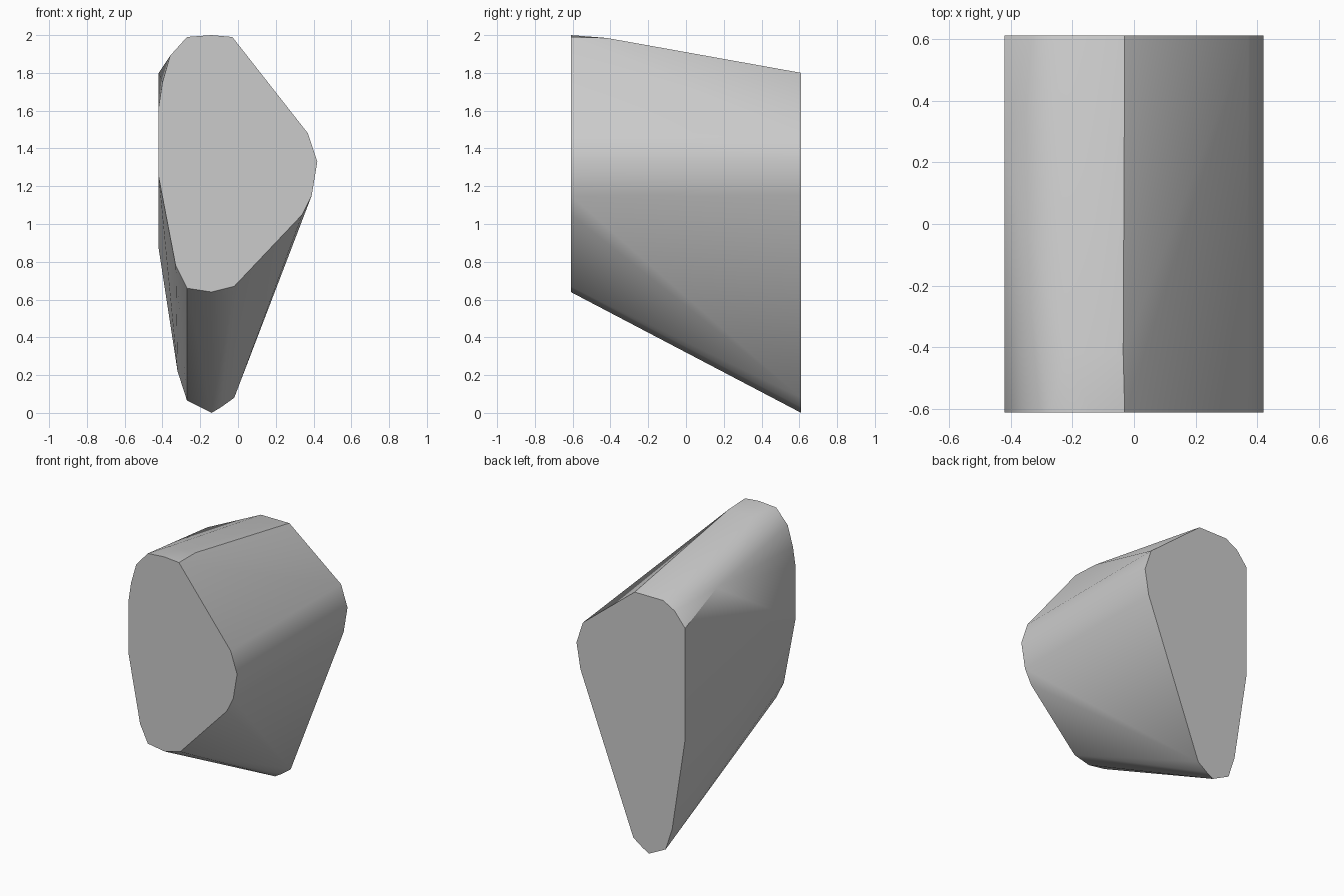
import bpy
import bmesh
import math

cube = bpy.data.objects.get("Cube")
if cube:
    bpy.data.objects.remove(cube, do_unlink=True)

HALF_DEPTH = 0.61

# Outlines of the two flat ends as (x, z)
front_end = [(-0.27, 1.99), (-0.14, 2.0), (-0.03, 1.99), (0.37, 1.48),
             (0.42, 1.33), (0.39, 1.15), (0.34, 1.05), (-0.02, 0.67),
             (-0.14, 0.64), (-0.27, 0.66), (-0.33, 0.78), (-0.42, 1.25),
             (-0.42, 1.62), (-0.4, 1.75), (-0.36, 1.89)]
back_end = [(-0.25, 1.8), (-0.03, 1.8), (0.37, 1.48), (0.42, 1.33),
            (0.39, 1.15), (-0.02, 0.08), (-0.09, 0.03), (-0.14, 0.0),
            (-0.27, 0.065), (-0.32, 0.22), (-0.42, 0.87), (-0.42, 1.65),
            (-0.34, 1.75)]
# Corners of the worn upper shoulder between the ends
shoulder = [(-0.42, 0.26, 1.8), (-0.035, -0.42, 1.985), (-0.22, -0.42, 1.985)]

points = [(x, -HALF_DEPTH, z) for x, z in front_end]
points += [(x, HALF_DEPTH, z) for x, z in back_end]
points += shoulder

# Wrap one tight skin around both ends
bm = bmesh.new()
for p in points:
    bm.verts.new(p)
bmesh.ops.convex_hull(bm, input=bm.verts[:])
bmesh.ops.delete(bm, geom=[v for v in bm.verts if not v.link_faces], context='VERTS')

# Merge the triangles of each flat end into a single face
bmesh.ops.dissolve_limit(bm, angle_limit=math.radians(0.3),
                         verts=bm.verts[:], edges=bm.edges[:])
bmesh.ops.recalc_face_normals(bm, faces=bm.faces[:])
mesh = bpy.data.meshes.new("stone_block")
bm.to_mesh(mesh)
bm.free()

stone = bpy.data.objects.new("stone_block", mesh)
bpy.context.collection.objects.link(stone)

# Plain grey stone
grey = bpy.data.materials.new("stone_grey")
grey.use_nodes = True
colour = (0.6, 0.6, 0.6, 1.0)
grey.diffuse_color = colour
grey.node_tree.nodes["Principled BSDF"].inputs["Base Color"].default_value = colour
mesh.materials.append(grey)

# Soft sides, crisp ends
bpy.ops.object.select_all(action='DESELECT')
stone.select_set(True)
bpy.context.view_layer.objects.active = stone
bpy.ops.object.shade_smooth_by_angle(angle=math.radians(35))
